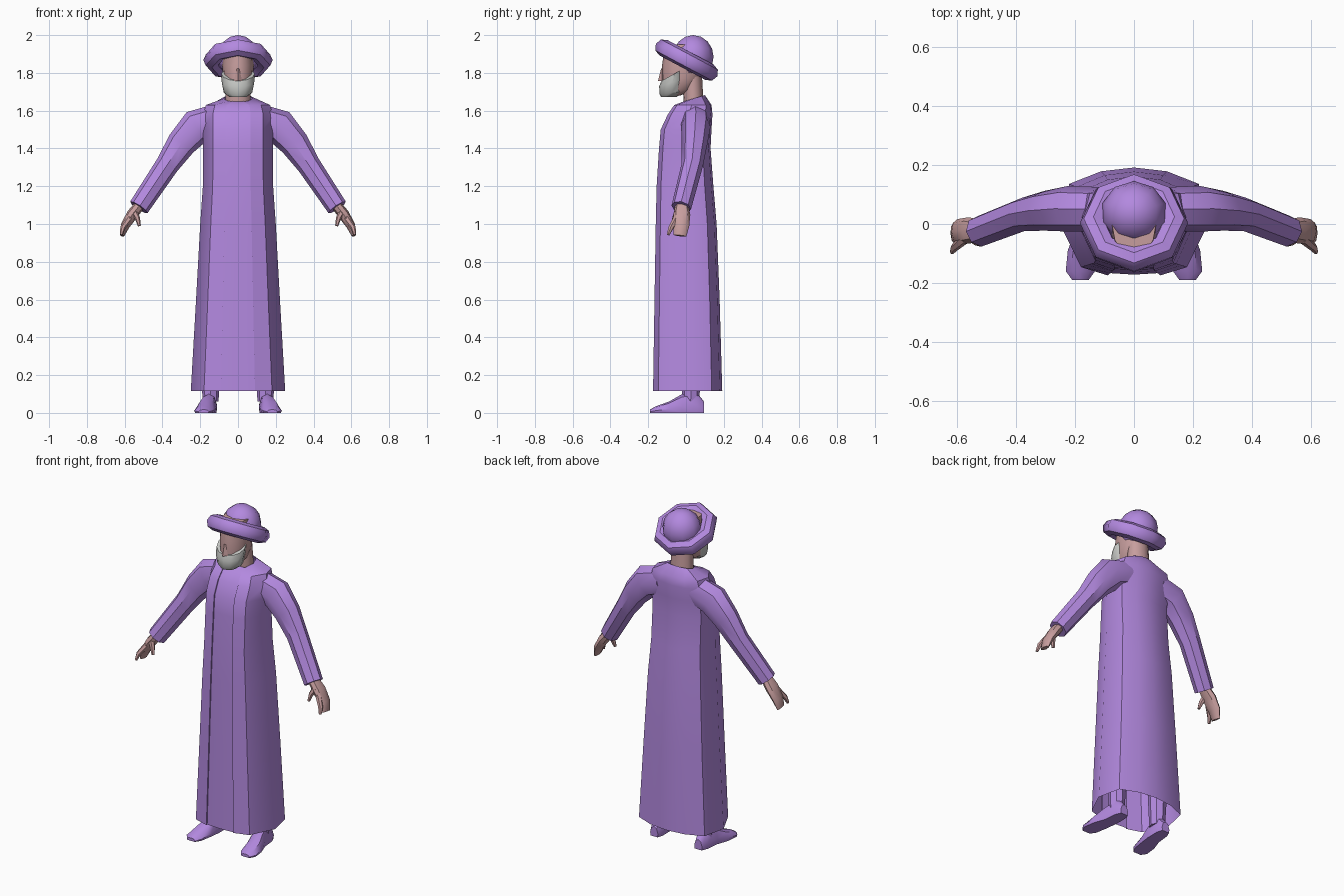
import bpy, bmesh
from math import sin, cos, pi, radians
from mathutils import Vector, Matrix

cube = bpy.data.objects.get("Cube")
if cube:
    bpy.data.objects.remove(cube, do_unlink=True)


def material(name, rgb):
    m = bpy.data.materials.new(name)
    m.use_nodes = True
    m.diffuse_color = (*rgb, 1)
    bsdf = next(n for n in m.node_tree.nodes if n.type == "BSDF_PRINCIPLED")
    bsdf.inputs["Base Color"].default_value = (*rgb, 1)
    return m


PURPLE = material("purple_cloth", (0.45, 0.25, 0.74))
SKIN = material("skin", (0.57, 0.34, 0.34))
GREY = material("grey_hair", (0.55, 0.56, 0.54))


def finish(name, bm, mat, angle=40):
    bmesh.ops.recalc_face_normals(bm, faces=bm.faces)
    me = bpy.data.meshes.new(name)
    bm.to_mesh(me)
    bm.free()
    me.materials.append(mat)
    me.shade_smooth()
    me.set_sharp_from_angle(angle=radians(angle))
    ob = bpy.data.objects.new(name, me)
    bpy.context.collection.objects.link(ob)
    return ob


def loft(name, rings, mat, caps=(True, True), angle=40):
    """Skin a list of equal-length rings, with optional end caps."""
    bm = bmesh.new()
    vs = [[bm.verts.new(p) for p in r] for r in rings]
    n = len(vs[0])
    for a, b in zip(vs, vs[1:]):
        for i in range(n):
            j = (i + 1) % n
            bm.faces.new((a[i], a[j], b[j], b[i]))
    for end, cap in zip((vs[0], vs[-1]), caps):
        if cap:
            bm.faces.new(end)
    return finish(name, bm, mat, angle)


def oval(z, w, front, back, tilt=0, n=12):
    """Level oval ring between a front and a back y, tilted if asked."""
    cy, d = (front + back) / 2, (back - front) / 2
    ring = []
    for i in range(n):
        a = 2 * pi * i / n
        y = d * sin(a)
        ring.append((w * cos(a), cy + y, z + tilt * y))
    return ring


def tube(name, path, mat, n=8, angle=40):
    """Tube along (centre, in-plane radius, depth radius) stations."""
    pts = [Vector(p[0]) for p in path]
    rings = []
    for i, (_, rx, ry) in enumerate(path):
        d = (pts[min(i + 1, len(pts) - 1)] - pts[max(i - 1, 0)]).normalized()
        u = d.cross(Vector((0, 1, 0))).normalized()
        v = u.cross(d)
        rings.append([pts[i] + u * rx * cos(2 * pi * k / n) + v * ry * sin(2 * pi * k / n)
                      for k in range(n)])
    return loft(name, rings, mat, angle=angle)


# Robe: half outline with a recessed front panel, mirrored into a full ring
HALF = [(0.36, -0.97), (0.72, -0.82), (1, -0.05), (0.88, 0.7), (0.45, 0.93)]


def robe_ring(z, w, front, back, tilt=0):
    cy, d = (front + back) / 2, (back - front) / 2
    side = [(x * w, y * d) for x, y in HALF]
    edge = (side[0][0], side[0][1] + 0.008)
    half = [edge] + side
    ring = [(0, -d + 0.008)] + half + [(0, d)] + [(-x, y) for x, y in reversed(half)]
    return [(x, cy + y, z + tilt * y) for x, y in ring]


ROBE = [(0.115, 0.25, -0.18, 0.192), (0.6, 0.222, -0.172, 0.178), (1.0, 0.2, -0.165, 0.162),
        (1.2, 0.186, -0.16, 0.145), (1.4, 0.184, -0.147, 0.13), (1.5, 0.185, -0.138, 0.135),
        (1.58, 0.185, -0.1, 0.14), (1.63, 0.17, -0.065, 0.135), (1.665, 0.075, -0.015, 0.1, 0.3)]
loft("robe", [robe_ring(*r) for r in ROBE], PURPLE, caps=(False, False))

# Neck, head and nose
loft("neck", [oval(1.6, 0.07, -0.01, 0.095), oval(1.78, 0.062, -0.02, 0.085)], SKIN)
HEAD = [(1.68, 0.04, -0.115, -0.03), (1.71, 0.068, -0.125, 0.04), (1.77, 0.078, -0.127, 0.085),
        (1.84, 0.084, -0.127, 0.1), (1.95, 0.075, -0.11, 0.11)]
loft("head", [oval(*r) for r in HEAD], SKIN)
bm = bmesh.new()
bmesh.ops.create_cone(bm, cap_ends=True, segments=4, radius1=0.022, radius2=0.006, depth=0.065,
                      matrix=Matrix.Translation((0, -0.126, 1.79)))
finish("nose", bm, SKIN)

# Beard rising towards the ears
BEARD = [(1.672, 0.045, -0.132, -0.05), (1.695, 0.075, -0.14, -0.01, 0.1),
         (1.75, 0.086, -0.142, 0.0, 0.3), (1.795, 0.088, -0.13, 0.005, 0.55)]
loft("beard", [oval(*r) for r in BEARD], GREY)

# Hat: domed crown and a thick eight-sided roll tipped down at the back
bm = bmesh.new()
bmesh.ops.create_uvsphere(bm, u_segments=10, v_segments=8, radius=1,
                          matrix=Matrix.Translation((0, 0.038, 1.885))
                          @ Matrix.Diagonal((0.112, 0.108, 0.115, 1)))
finish("hat_crown", bm, PURPLE)

bpy.ops.mesh.primitive_torus_add(major_segments=8, minor_segments=8, major_radius=0.138,
                                 minor_radius=0.046, location=(0, 0.003, 1.868),
                                 rotation=(radians(-28), 0, 0))
brim = bpy.context.object
brim.name = "hat_roll"
brim.data.materials.append(PURPLE)
brim.data.shade_smooth()
brim.data.set_sharp_from_angle(angle=radians(44))

# Limbs, one set for each side
ARM = [((0.11, 0.05, 1.55), 0.085, 0.075), ((0.22, 0.052, 1.515), 0.093, 0.078),
       ((0.3, 0.045, 1.425), 0.078, 0.068), ((0.375, 0.033, 1.312), 0.062, 0.057),
       ((0.525, -0.025, 1.088), 0.055, 0.053)]
PALM = [((0.52, -0.022, 1.1), 0.028, 0.034), ((0.56, -0.022, 1.05), 0.03, 0.045),
        ((0.598, -0.025, 0.99), 0.024, 0.042), ((0.613, -0.032, 0.938), 0.011, 0.034)]
FINGER = [((0.575, -0.05, 1.03), 0.018, 0.018), ((0.61, -0.08, 0.98), 0.014, 0.014),
          ((0.618, -0.095, 0.943), 0.008, 0.008)]
THUMB = [((0.55, -0.045, 1.065), 0.018, 0.018), ((0.532, -0.06, 1.03), 0.014, 0.015),
         ((0.522, -0.068, 0.99), 0.008, 0.009)]
LEG = [((0.145, 0.03, 0.5), 0.065, 0.065), ((0.145, 0.025, 0.06), 0.042, 0.045)]
# Shoe stations: centre x, y, half width, height
SHOE = [(0.148, 0.095, 0.026, 0.06), (0.15, 0.06, 0.04, 0.105), (0.155, -0.02, 0.044, 0.1),
        (0.172, -0.09, 0.053, 0.06), (0.182, -0.16, 0.05, 0.035), (0.182, -0.19, 0.028, 0.018)]
SOLE = [(-0.9, 0), (0.9, 0), (1, 0.35), (0.65, 0.85), (0, 1), (-0.65, 0.85), (-1, 0.35)]

for side, s in (("left", 1), ("right", -1)):
    def limb(part, path, mat, n=8):
        tube(f"{side}_{part}", [((s * x, y, z), a, b) for (x, y, z), a, b in path], mat, n)

    limb("sleeve", ARM, PURPLE)
    limb("hand", PALM, SKIN)
    limb("forefinger", FINGER, SKIN, 6)
    limb("thumb", THUMB, SKIN, 6)
    limb("leg", LEG, PURPLE)
    loft(f"{side}_shoe", [[(s * (cx + u * w), y, v * h) for u, v in SOLE]
                          for cx, y, w, h in SHOE], PURPLE)
